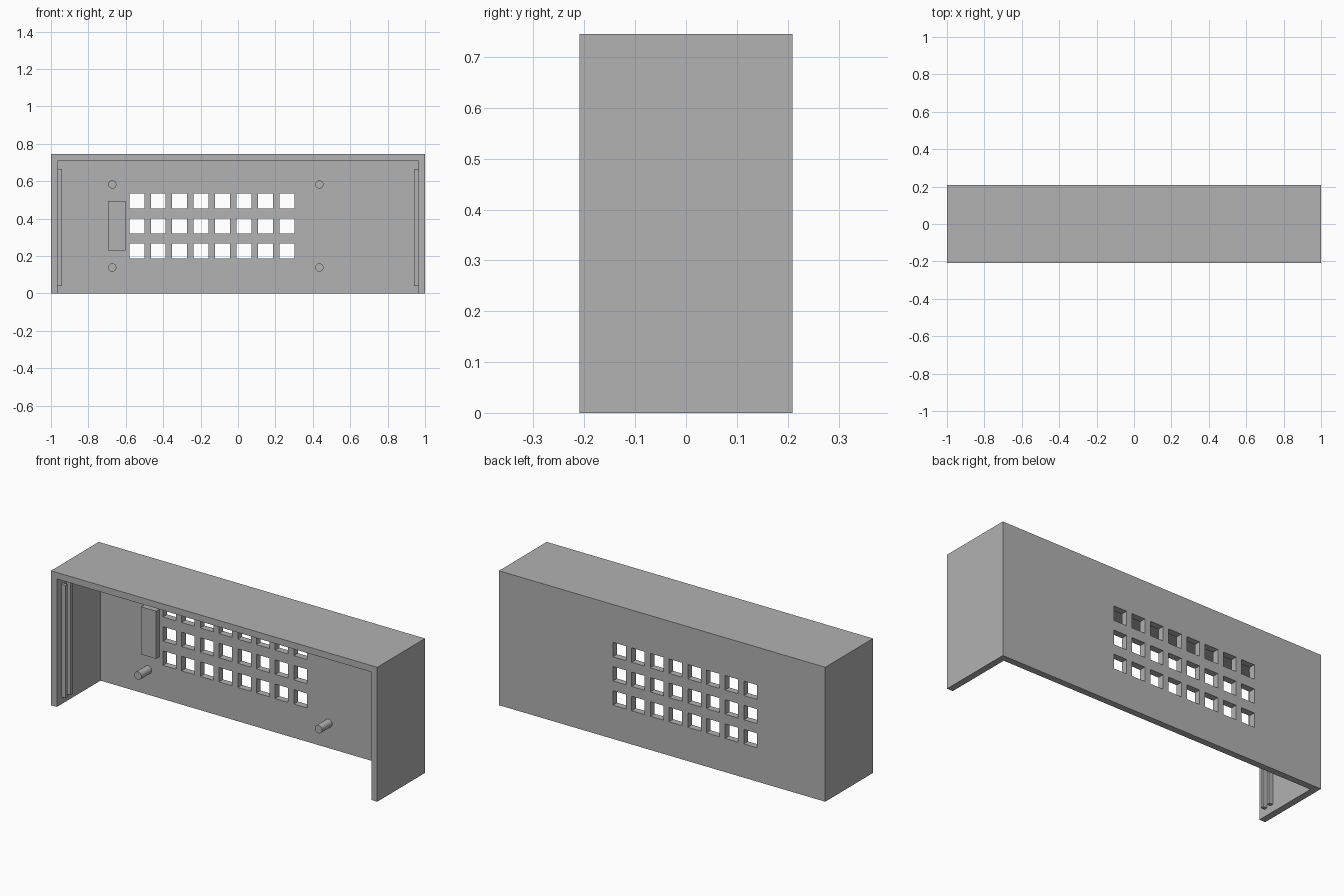
import bpy
import bmesh
from mathutils import Matrix, Vector

old = bpy.data.objects.get("Cube")
if old:
    bpy.data.objects.remove(old, do_unlink=True)

GREY = (0.445, 0.445, 0.445, 1.0)
mat = bpy.data.materials.new("plain_grey")
mat.use_nodes = True
mat.diffuse_color = GREY
mat.node_tree.nodes["Principled BSDF"].inputs["Base Color"].default_value = GREY

DEPTH, HEIGHT, WALL = 0.209, 0.745, 0.036
BACK = DEPTH - WALL            # inner face of the back panel


def make_boxes(name, boxes):
    """One object made of axis-aligned boxes given as (low corner, high corner)."""
    bm = bmesh.new()
    for lo, hi in boxes:
        lo, hi = Vector(lo), Vector(hi)
        m = Matrix.Translation((lo + hi) / 2) @ Matrix.Diagonal((hi - lo).to_4d())
        m[3][3] = 1.0
        bmesh.ops.create_cube(bm, size=1, matrix=m)
    mesh = bpy.data.meshes.new(name)
    bm.to_mesh(mesh)
    bm.free()
    mesh.materials.append(mat)
    obj = bpy.data.objects.new(name, mesh)
    bpy.context.collection.objects.link(obj)
    return obj


def cut(target, cutter):
    """Subtract the cutter from the target, then discard it."""
    cutter.hide_render = True
    mod = target.modifiers.new("cut", "BOOLEAN")
    mod.operation = "DIFFERENCE"
    mod.solver = "EXACT"
    mod.object = cutter
    bpy.context.view_layer.objects.active = target
    bpy.ops.object.modifier_apply(modifier=mod.name)
    bpy.data.objects.remove(cutter, do_unlink=True)


# Housing: back, top and side walls, open at the front and underneath
housing = make_boxes("housing", [((-1, -DEPTH, 0), (1, DEPTH, HEIGHT))])
cut(housing, make_boxes("cavity_cutter", [
    ((WALL - 1, -1, -1), (1 - WALL, BACK, HEIGHT - WALL))]))

# Grid of square openings through the back panel
HOLE = 0.08
holes = []
for col in range(8):
    for row in range(3):
        x, z = -0.581 + col * 0.1146, 0.187 + row * 0.134
        holes.append(((x, 0.1, z), (x + HOLE, 0.3, z + HOLE)))
cut(housing, make_boxes("opening_cutter", holes))

# Pairs of slot rails inside each side wall
for side, label in ((-1, "right"), (1, "left")):
    xs = sorted((side * (1 - WALL), side * 0.94))
    make_boxes(label + "_slot_rails", [
        ((xs[0], y, 0.04), (xs[1], y + 0.018, 0.665)) for y in (-0.17, -0.125)])

# Raised block beside the openings
make_boxes("raised_block", [((-0.694, BACK - 0.032, 0.23), (-0.601, BACK, 0.494))])

# Four mounting pegs on the back panel
for x, side in ((-0.672, "right"), (0.435, "left")):
    for z, level in ((0.139, "lower"), (0.583, "upper")):
        bpy.ops.mesh.primitive_cylinder_add(
            vertices=32, radius=0.022, depth=0.09,
            location=(x, BACK - 0.045, z), rotation=(1.5708, 0, 0))
        peg = bpy.context.object
        peg.name = f"{level}_{side}_peg"
        peg.data.materials.append(mat)
        bpy.ops.object.shade_smooth_by_angle()
